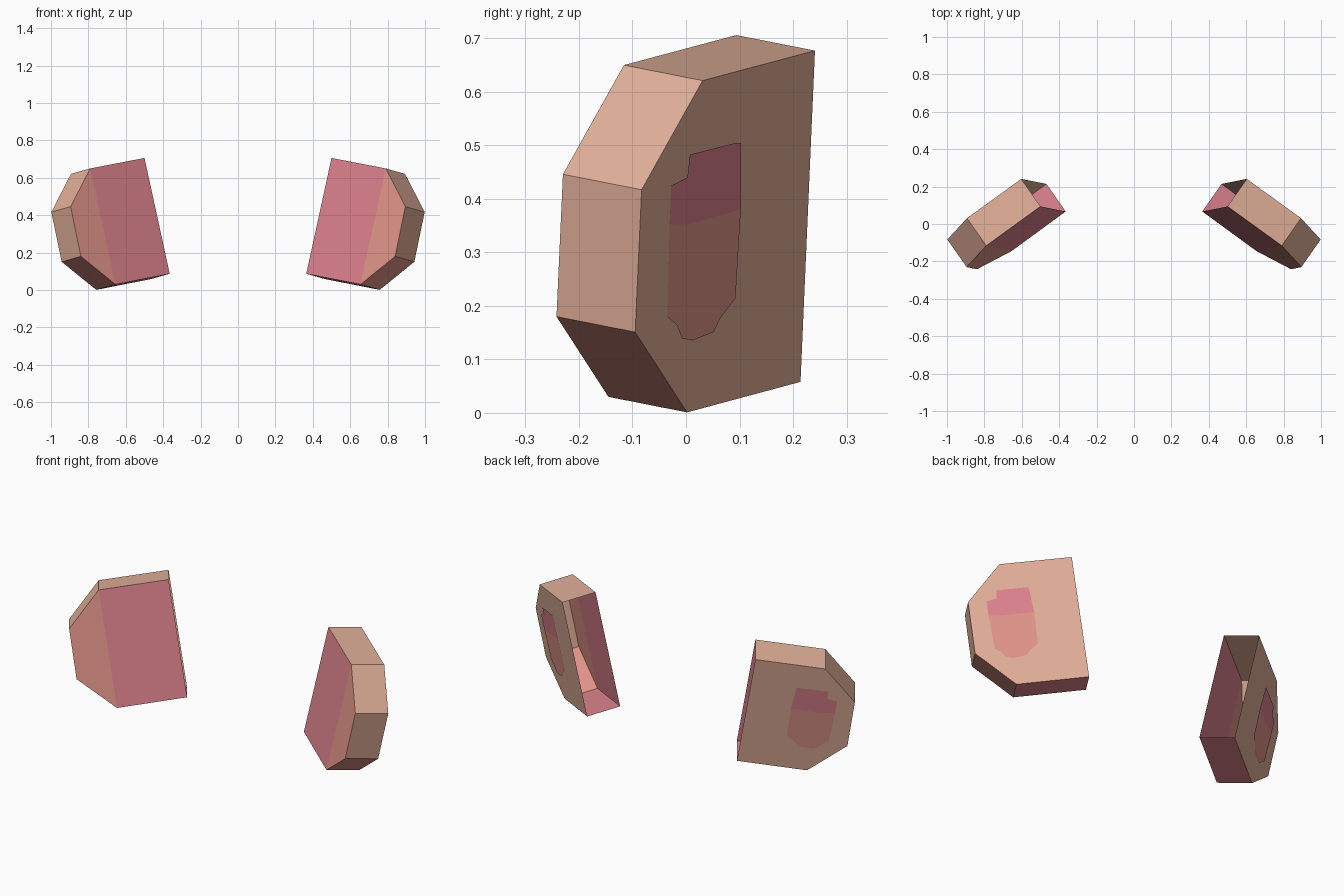
import bpy
import bmesh
from mathutils import Vector

cube = bpy.data.objects.get("Cube")
if cube:
    bpy.data.objects.remove(cube, do_unlink=True)


def make_material(name, rgb):
    mat = bpy.data.materials.new(name)
    mat.use_nodes = True
    mat.diffuse_color = (*rgb, 1)
    mat.node_tree.nodes["Principled BSDF"].inputs["Base Color"].default_value = (*rgb, 1)
    return mat


TAN, SALMON, PINK = range(3)
materials = [
    make_material("tan_skin", (0.76, 0.434, 0.319)),
    make_material("salmon_skin", (0.76, 0.301, 0.254)),
    make_material("pink_skin", (0.73, 0.227, 0.27)),
]

# Front outline of the left ear, from the top inner corner round to the bottom inner corner
OUTLINE = [Vector(p) for p in (
    (0.5, 0.094, 0.706), (0.79, -0.116, 0.65), (0.895, -0.23, 0.446),
    (0.84, -0.242, 0.18), (0.655, -0.145, 0.03), (0.365, 0.067, 0.087))]
DEPTH = Vector((0.103, 0.147, -0.029))
NORMAL = DEPTH.normalized()
WALL_COLOURS = (TAN, TAN, TAN, SALMON, PINK)

# Painted patches on the back of the ear, as (y, z) outlines
UPPER_PATCH = [(0.1, 0.505), (0.09, 0.505), (0.005, 0.483), (0, 0.44), (-0.03, 0.425),
               (-0.033, 0.352), (0.005, 0.353), (0.1, 0.381)]
LOWER_PATCH = [(0.1, 0.381), (0.005, 0.353), (-0.033, 0.352), (-0.037, 0.18),
               (-0.02, 0.165), (-0.01, 0.14), (0.01, 0.136), (0.05, 0.152),
               (0.062, 0.178), (0.09, 0.215)]


def build(name, side, faces):
    """Make one object from (points, colour) faces, mirrored when side is -1."""
    bm = bmesh.new()
    for points, colour in faces:
        points = points if side > 0 else points[::-1]
        face = bm.faces.new([bm.verts.new((p.x * side, p.y, p.z)) for p in points])
        face.material_index = colour
    bmesh.ops.remove_doubles(bm, verts=bm.verts, dist=0.0005)
    mesh = bpy.data.meshes.new(name)
    bm.to_mesh(mesh)
    bm.free()
    for mat in materials:
        mesh.materials.append(mat)
    obj = bpy.data.objects.new(name, mesh)
    bpy.context.collection.objects.link(obj)


def on_back(y, z):
    """Point on the back plane, lifted just clear of the skin."""
    base = OUTLINE[2] + DEPTH
    x = base.x - (NORMAL.y * (y - base.y) + NORMAL.z * (z - base.z)) / NORMAL.x
    return Vector((x, y, z)) + NORMAL * 0.003


front = OUTLINE
back = [p + DEPTH for p in front]

# Hollow ear shell, left open along its inner side
shell = [
    ([front[i] for i in (5, 4, 1, 0)], PINK),
    ([front[i] for i in (4, 3, 2, 1)], SALMON),
    (back, TAN),
]
for i, colour in enumerate(WALL_COLOURS):
    shell.append(([front[i], front[i + 1], back[i + 1], back[i]], colour))

# Patches, wound to face away from the back of the ear
patches = []
for outline, colour in ((UPPER_PATCH, PINK), (LOWER_PATCH, SALMON)):
    patches.append(([on_back(y, z) for y, z in outline], colour))

for label, side in (("left", 1), ("right", -1)):
    build(label + "_ear", side, shell)
    build(label + "_ear_back_patch", side, patches)
